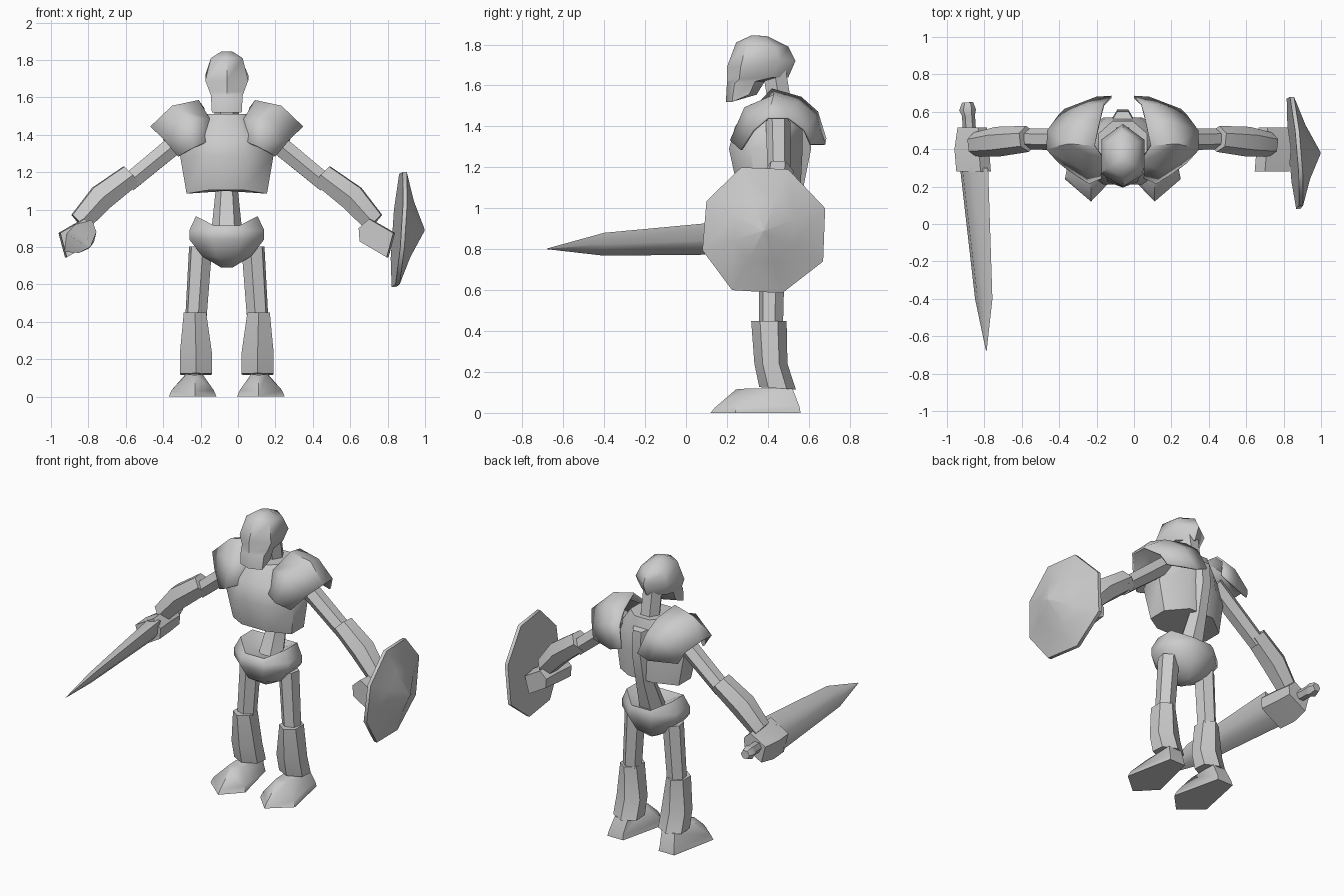
import bpy, bmesh, math
from mathutils import Vector

if "Cube" in bpy.data.objects:
    bpy.data.objects.remove(bpy.data.objects["Cube"])

CX = -0.06  # the body's mirror plane
grey = bpy.data.materials.new("grey_clay")
grey.diffuse_color = (0.6, 0.6, 0.6, 1)
grey.use_nodes = True
grey.node_tree.nodes["Principled BSDF"].inputs["Base Color"].default_value = grey.diffuse_color


def make(name, bm, angle=50):
    bmesh.ops.remove_doubles(bm, verts=bm.verts, dist=0.0005)
    bmesh.ops.recalc_face_normals(bm, faces=bm.faces)
    mesh = bpy.data.meshes.new(name)
    bm.to_mesh(mesh)
    bm.free()
    mesh.materials.append(grey)
    ob = bpy.data.objects.new(name, mesh)
    bpy.context.collection.objects.link(ob)
    bpy.ops.object.select_all(action='DESELECT')
    ob.select_set(True)
    bpy.context.view_layer.objects.active = ob
    bpy.ops.object.shade_smooth_by_angle(angle=math.radians(angle))
    return ob


def loft(name, rings, side=1, cx=CX, closed=True, angle=50):
    """Skin rings of points; side -1 mirrors across the body."""
    bm = bmesh.new()
    vs = [[bm.verts.new((cx + side * p[0], p[1], p[2])) for p in r] for r in rings]
    n = len(rings[0])
    for a, b in zip(vs, vs[1:]):
        for i in range(n if closed else n - 1):
            j = (i + 1) % n
            bm.faces.new((a[i], a[j], b[j], b[i]))
    if closed:
        bm.faces.new(vs[0])
        bm.faces.new(vs[-1])
    return make(name, bm, angle)


def oval(z, w, yf, yb, x=0, n=8, tilt=0, lift=0):
    """Level ring; tilt raises the back, lift raises the sides."""
    k = 1 / math.cos(math.pi / n)
    pts = []
    for i in range(n):
        a = 2 * math.pi * (i + 0.5) / n
        c, s = math.cos(a) * k, math.sin(a) * k
        pts.append((x + w * c, (yf + yb) / 2 + (yb - yf) / 2 * s,
                    z + tilt * s + lift * abs(c)))
    return pts


def tube(name, path, side=1, cx=CX, n=6):
    """Limb: path of (x, y, z, radius), rings square to the whole axis."""
    pts = [Vector(p[:3]) for p in path]
    q = (pts[-1] - pts[0]).to_track_quat('Z', 'Y')
    rings = []
    for p, (_, _, _, r) in zip(pts, path):
        rings.append([p + q @ Vector((r * math.cos(2 * math.pi * i / n),
                                      r * math.sin(2 * math.pi * i / n), 0))
                      for i in range(n)])
    return loft(name, rings, side, cx)


# Head: pointed six-sided plan with an overhanging jaw
def head_ring(zf, zb, yf, yb, w):
    d = yb - yf
    return [(0, yf, zf), (w, yf + d * .2, zf), (w, yb - d * .25, zb),
            (0, yb, zb), (-w, yb - d * .25, zb), (-w, yf + d * .2, zf)]


loft("head", [head_ring(1.52, 1.555, .195, .345, .08),
              head_ring(1.61, 1.62, .20, .385, .085),
              head_ring(1.63, 1.64, .20, .50, .092),
              head_ring(1.69, 1.72, .20, .535, .115),
              head_ring(1.81, 1.79, .245, .50, .085),
              head_ring(1.845, 1.84, .32, .40, .03)])
tube("neck", [(0, .47, 1.44, .065), (0, .43, 1.68, .065)])

# Torso, slanting spine and pelvis
loft("torso", [oval(1.12, .215, .25, .56, lift=-.035), oval(1.29, .25, .21, .57),
               oval(1.40, .21, .24, .57), oval(1.51, .13, .32, .55)])
tube("spine", [(0, .43, .86, .085), (0, .52, 1.10, .06),
               (0, .56, 1.30, .06), (0, .55, 1.45, .06)])
loft("pelvis", [oval(.69, .03, .36, .46), oval(.75, .13, .27, .53),
                oval(.84, .20, .23, .57), oval(.89, .20, .23, .57),
                oval(.88, .165, .26, .56, lift=.085),
                oval(.88, .05, .37, .47)])

# Parts repeated on both sides
for side, tag in ((-1, "left"), (1, "right")):
    # Shoulder plate: inner, middle and outer edge, front to back
    plate = [[(.11, .25, 1.36), (.18, .22, 1.33), (.26, .27, 1.285)],
             [(.09, .33, 1.48), (.21, .29, 1.49), (.34, .33, 1.38)],
             [(.15, .42, 1.58), (.29, .43, 1.55), (.405, .40, 1.44)],
             [(.12, .56, 1.54), (.27, .54, 1.52), (.40, .50, 1.44)],
             [(.10, .64, 1.47), (.20, .63, 1.45), (.34, .58, 1.38)],
             [(.06, .68, 1.34), (.14, .675, 1.31), (.31, .61, 1.31)]]
    ob = loft(tag + "_shoulder_plate", plate, side, closed=False)
    mod = ob.modifiers.new("thickness", 'SOLIDIFY')
    mod.thickness = 0.012
    mod.offset = 0

    # Arm
    tube(tag + "_upper_arm", [(.19, .45, 1.42, .06), (.53, .455, 1.14, .055)], side)
    tube(tag + "_forearm", [(.51, .455, 1.185, .07), (.67, .44, 1.065, .08),
                            (.79, .425, .93, .065)], side)
    fist = [(.77, .95), (.90, .875), (.865, .745), (.72, .83), (.715, .90)]
    loft(tag + "_hand", [[(x - .01, .28, z) for x, z in fist],
                         [(x, .40, z) for x, z in fist],
                         [(.79 + (x - .79) * .85, .515, .86 + (z - .86) * .85)
                          for x, z in fist]], side)

    # Leg
    tube(tag + "_thigh", [(.14, .42, .80, .065), (.165, .415, .42, .06)], side)
    loft(tag + "_shin", [oval(.12, .085, .37, .525, .165, 6, -.005),
                         oval(.24, .085, .345, .485, .165, 6),
                         oval(.45, .06, .33, .48, .17, 6)], side)
    sole = [(.17, .12, 0), (.31, .24, 0), (.245, .56, 0), (.13, .56, 0), (.055, .24, 0)]
    mid = [(.17, .14, .025), (.295, .25, .035), (.24, .555, .03),
           (.135, .555, .03), (.07, .25, .035)]
    top = [(.17, .245, .115), (.215, .31, .12), (.22, .52, .12),
           (.125, .52, .12), (.13, .31, .12)]
    loft(tag + "_foot", [sole, mid, top], side)


# Sword: flattened six-sided blade on a diagonal, with grip and pommel
def blade_ring(y, a, b, t):
    a, b = Vector((a[0], y, a[1])), Vector((b[0], y, b[1]))
    u = (b - a).normalized()
    n = Vector((-u.z, 0, u.x)) * t / 2
    p, q = a.lerp(b, .35), a.lerp(b, .65)
    return [a, p + n, q + n, b, q - n, p - n]


loft("sword_blade", [blade_ring(.30, (-.93, .775), (-.78, .945), .11),
                     blade_ring(-.40, (-.85, .768), (-.757, .88), .05),
                     blade_ring(-.68, (-.791, .80), (-.788, .803), .002)],
     cx=0, angle=35)
tube("sword_grip", [(-.865, .28, .855, .035), (-.885, .58, .86, .035),
                    (-.89, .61, .86, .045), (-.89, .65, .86, .03)], cx=0)

# Shield: tilted eight-sided disc rising to a point
rim = [(.27, 1.2), (.5, 1.19), (.68, 1.0), (.67, .74),
       (.47, .585), (.225, .6), (.08, .795), (.10, 1.035)]


def shield_ring(scale, depth):
    pts = []
    for y, z in rim:
        dy, dz = (y - .38) * scale, (z - .89) * scale
        pts.append((.85 + depth + .07 * dz - .08 * dy, .38 + dy, .89 + dz))
    return pts


loft("shield", [shield_ring(1, 0), shield_ring(1, .022),
                shield_ring(.5, .075), shield_ring(.01, .148)], cx=0)
